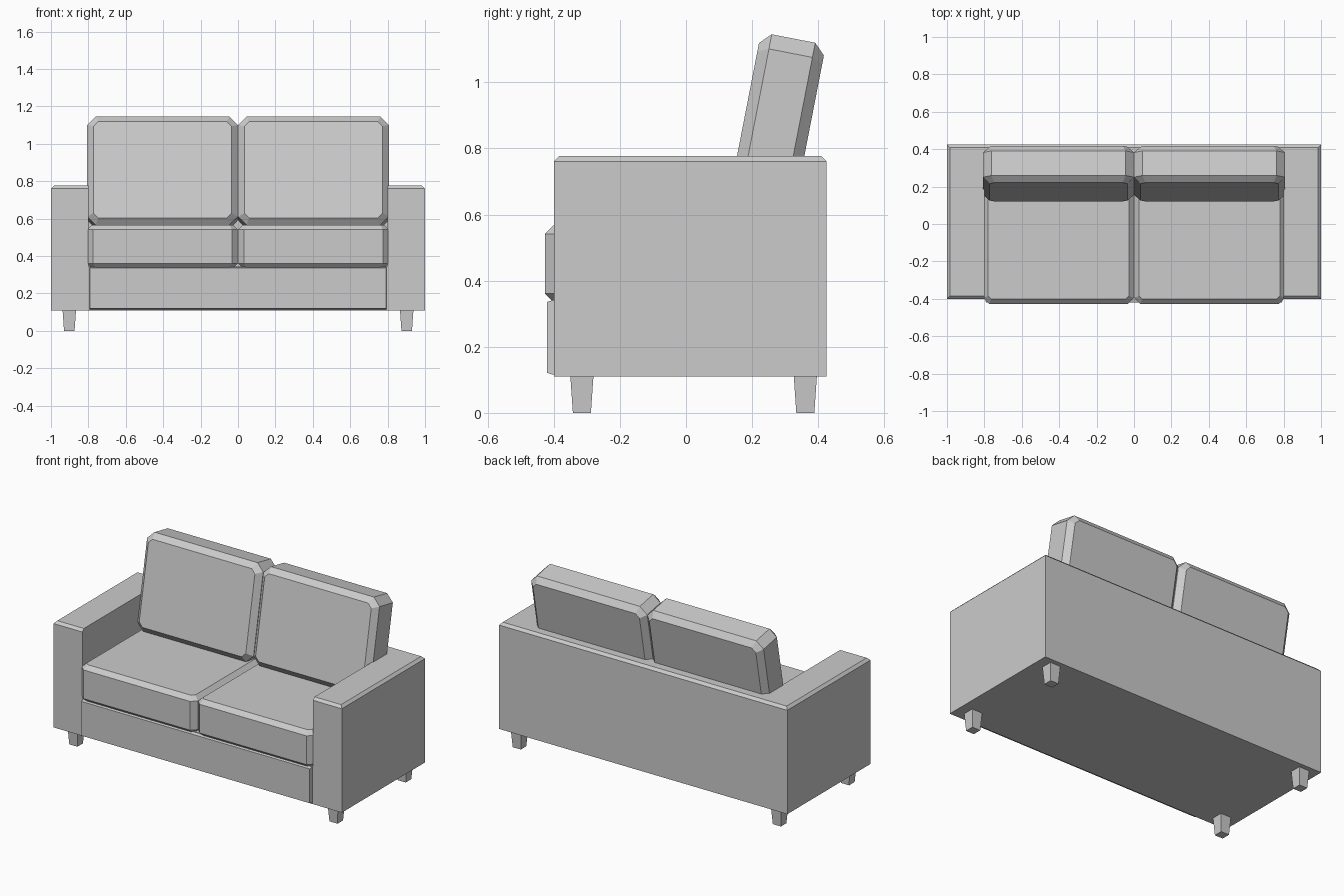
import bpy, bmesh, math
from mathutils import Matrix, Vector

if "Cube" in bpy.data.objects:
    bpy.data.objects.remove(bpy.data.objects["Cube"])


def finish(bm, name):
    bmesh.ops.recalc_face_normals(bm, faces=bm.faces)
    mesh = bpy.data.meshes.new(name)
    bm.to_mesh(mesh)
    bm.free()
    obj = bpy.data.objects.new(name, mesh)
    bpy.context.collection.objects.link(obj)
    return obj


def box(lo, hi):
    lo, hi = Vector(lo), Vector(hi)
    bm = bmesh.new()
    bmesh.ops.create_cube(bm, size=1)
    bmesh.ops.scale(bm, vec=hi - lo, verts=bm.verts)
    bmesh.ops.translate(bm, vec=(lo + hi) / 2, verts=bm.verts)
    return bm


def bevel(bm, edges, width):
    bmesh.ops.bevel(bm, geom=edges, offset=width, segments=1, affect='EDGES')


def cushion(name, lo, hi, axis, corner, rim_front, matrix=None):
    """Box with cut corners around an axis, then chamfered rims on both faces."""
    bm = box(lo, hi)
    bevel(bm, [e for e in bm.edges
               if abs((e.verts[0].co - e.verts[1].co)[axis]) > 1e-4], corner)
    rims = [e for e in bm.edges
            if abs((e.verts[0].co - e.verts[1].co)[axis]) < 1e-4]
    bevel(bm, rims, rim_front)
    if matrix:
        bm.transform(matrix)
    return finish(bm, name)


# U-shaped arms and back with a chamfered outer top edge
outline = [(-1, -0.4), (-0.8, -0.4), (-0.8, 0.25), (0.8, 0.25),
           (0.8, -0.4), (1, -0.4), (1, 0.425), (-1, 0.425)]
bm = bmesh.new()
base = bm.faces.new([bm.verts.new((x, y, 0.11)) for x, y in outline])
top = bmesh.ops.extrude_face_region(bm, geom=[base], use_keep_orig=True)
bmesh.ops.translate(bm, vec=(0, 0, 0.667),
                    verts=[v for v in top['geom'] if isinstance(v, bmesh.types.BMVert)])
bmesh.ops.recalc_face_normals(bm, faces=bm.faces)


def outer_top(e):
    a, b = (v.co for v in e.verts)
    if min(a.z, b.z) < 0.7:
        return False
    m = (a + b) / 2
    return abs(m.x) > 0.99 or m.y > 0.42 or m.y < -0.39


bevel(bm, [e for e in bm.edges if outer_top(e)], 0.016)
finish(bm, "arms_and_back")

# Base with a front rail that tapers slightly forward
finish(box((-0.8, -0.4, 0.11), (0.8, 0.26, 0.345)), "base")
bm = box((-0.797, -0.42, 0.112), (0.797, -0.39, 0.345))
for v in bm.verts:
    if v.co.y < -0.41:
        v.co.x *= 0.993
        v.co.z += 0.009 if v.co.z < 0.2 else -0.009
finish(bm, "front_rail")

# Seat and back cushions
lean = Matrix.Translation((0, 0.269, 0.843)) @ Matrix.Rotation(math.radians(-11), 4, 'X')
for side, x0, x1 in (("left", -0.806, -0.001), ("right", 0.001, 0.806)):
    cushion(side + "_seat_cushion", (x0, -0.427, 0.335), (x1, 0.3, 0.567),
            2, 0.032, 0.026)
    cushion(side + "_back_cushion", (x0, -0.1, -0.295), (x1, 0.1, 0.295),
            1, 0.045, 0.033, lean)

# Tapered square legs
for sx, side in ((-1, "left"), (1, "right")):
    for y, place in ((-0.315, "front"), (0.361, "back")):
        bm = box((-0.036, -0.035, 0), (0.036, 0.035, 0.112))
        for v in bm.verts:
            if v.co.z < 0.05:
                v.co.x *= 0.78
                v.co.y *= 0.78
        bmesh.ops.translate(bm, vec=(sx * 0.902, y, 0), verts=bm.verts)
        finish(bm, f"{place}_{side}_leg")
